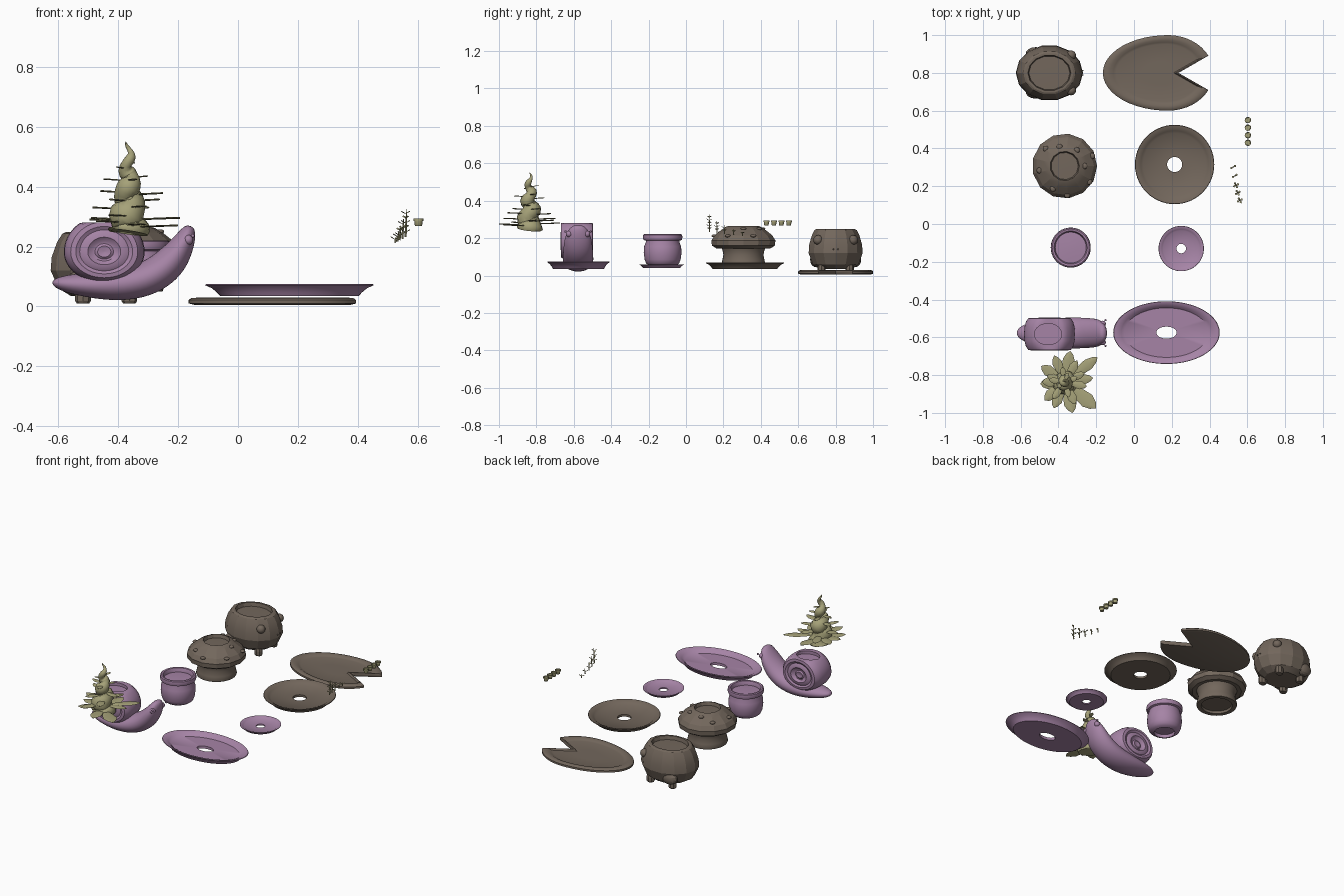
import bpy, bmesh, math
from mathutils import Vector
from math import sin, cos, pi, radians

if "Cube" in bpy.data.objects:
    bpy.data.objects.remove(bpy.data.objects["Cube"])

def material(name, col):
    m = bpy.data.materials.new(name)
    m.diffuse_color = (*col, 1)
    m.use_nodes = True
    m.node_tree.nodes["Principled BSDF"].inputs["Base Color"].default_value = m.diffuse_color
    return m

BROWN = material("brown", (0.17, 0.135, 0.107))
PURPLE = material("purple", (0.38, 0.23, 0.38))
OLIVE = material("olive", (0.38, 0.36, 0.19))

def finish(name, bm, mat, smooth=40, subsurf=0):
    bmesh.ops.recalc_face_normals(bm, faces=bm.faces)
    me = bpy.data.meshes.new(name)
    bm.to_mesh(me)
    bm.free()
    me.materials.append(mat)
    ob = bpy.data.objects.new(name, me)
    bpy.context.collection.objects.link(ob)
    if subsurf:
        ob.modifiers.new("subsurf", 'SUBSURF').levels = subsurf
    if smooth:
        bpy.ops.object.select_all(action='DESELECT')
        ob.select_set(True)
        bpy.context.view_layer.objects.active = ob
        bpy.ops.object.shade_smooth_by_angle(angle=radians(smooth))
    return ob

def skin(bm, loops, closed=False):
    n = len(loops[0])
    pairs = list(zip(loops, loops[1:])) + ([(loops[-1], loops[0])] if closed else [])
    for a, b in pairs:
        for i in range(n):
            j = (i + 1) % n
            bm.faces.new((a[i], a[j], b[j], b[i]))
    if not closed:
        bm.faces.new(loops[0])
        bm.faces.new(loops[-1])

def circle(n, rx=1, ry=1):
    return [(rx * cos(2 * pi * i / n), ry * sin(2 * pi * i / n)) for i in range(n)]

def rings(name, outline, profile, loc, mat, closed=False, smooth=40):
    """Stack scaled copies of an outline: profile is (scale, z)."""
    bm = bmesh.new()
    loops = [[bm.verts.new((loc[0] + x * s, loc[1] + y * s, z)) for x, y in outline] for s, z in profile]
    skin(bm, loops, closed)
    return finish(name, bm, mat, smooth)

def tube(name, path, sizes, mat, n=12, up=(0, 0, 1), subsurf=0, smooth=40):
    """Sweep ellipses of (width, height) along a path."""
    bm = bmesh.new()
    path = [Vector(p) for p in path]
    loops = []
    for i, (p, (w, h)) in enumerate(zip(path, sizes)):
        t = (path[min(i + 1, len(path) - 1)] - path[max(i - 1, 0)]).normalized()
        side = t.cross(Vector(up)).normalized()
        nrm = side.cross(t)
        loops.append([bm.verts.new(p + side * w * x + nrm * h * y) for x, y in circle(n)])
    skin(bm, loops)
    return finish(name, bm, mat, smooth, subsurf)

def ball(name, loc, r, mat, scale=(1, 1, 1), smooth=60):
    bm = bmesh.new()
    bmesh.ops.create_uvsphere(bm, u_segments=14, v_segments=8, radius=r)
    for v in bm.verts:
        v.co = Vector([v.co[k] * scale[k] + loc[k] for k in range(3)])
    return finish(name, bm, mat, smooth)

def leaf(name, root, ang, length, w, rise=0.0, n=8):
    ts = [0.02, 0.25, 0.5, 0.72, 0.9, 1]
    ws = [0.2, 0.4, 0.85, 1, 0.6, 0.05]
    path = [(root[0] + cos(ang) * length * t, root[1] + sin(ang) * length * t,
             root[2] + rise * t) for t in ts]
    return tube(name, path, [(w * k, min(0.003, w * .15)) for k in ws], OLIVE, n)

# Frog pot: faceted body, eyes, feet, nostrils
FX, FY = -0.448, 0.80
rings("frog_pot", circle(14, .178, .148),
      [(.62, .035), (.85, .06), (1, .12), (.98, .165), (.88, .215), (.78, .243), (.72, .248),
       (.64, .248), (.61, .225), (.3, .226)], (FX, FY), BROWN, smooth=15)
for s in (-1, 1):
    ball("frog_eye", (FX + .115, FY + s * .093, .19), .026, BROWN)
    ball("frog_nostril", (FX + .177, FY + s * .012, .14), .004, BROWN)
    for x in (-.07, .085):
        rings("frog_foot", circle(8, .026, .022), [(.8, .01), (1, .018), (1, .04), (.7, .075)],
              (FX + x, FY + s * .075), BROWN, smooth=0)
    ball("frog_thigh", (FX - .07, FY + s * .105, .085), .045, BROWN, (1.2, .7, .9), smooth=20)

# Lily pad with a notch on the +x side
outline = []
for i in range(41):
    a = radians(27 + i * 306 / 40)
    outline.append(((.24 if cos(a) > 0 else .345) * cos(a) + .05, .2 * sin(a)))
outline.append((.105, 0))
rings("lily_pad", outline, [(.93, .005), (1, .01), (1, .022), (.97, .028), (.87, .03),
      (.81, .022), (.76, .019), (.3, .019)], (.13, .80), BROWN)

# Mushroom pot: faceted cap with spots on a round stem
MX, MY = -.367, .307
rings("mushroom_cap", circle(13), [(.1, .15), (.145, .145), (.17, .16), (.172, .188), (.155, .215),
      (.12, .243), (.09, .262), (.078, .266), (.072, .245), (.02, .246)], (MX, MY), BROWN, smooth=15)
rings("mushroom_stem", circle(36), [(.03, .065), (.088, .065), (.09, .05), (.115, .05), (.118, .058),
      (.113, .08), (.107, .11), (.112, .135), (.12, .155)], (MX, MY), BROWN)
for i in range(9):
    a, r = i * 2.4, (.105, .135, .155)[i % 3]
    ball("cap_spot", (MX + r * cos(a), MY + r * sin(a), (.25, .229, .212)[i % 3]), .016, BROWN, (1, 1, .5))

# Small round pot
rings("small_pot", circle(40), [(.04, .07), (.058, .07), (.06, .05), (.075, .055), (.088, .065), (.096, .085),
      (.101, .12), (.099, .155), (.09, .178), (.09, .186), (.102, .19), (.106, .203), (.104, .217),
      (.098, .221), (.088, .219), (.083, .205), (.082, .195), (.03, .198)], (-.335, -.125), PURPLE)

# Drip saucers with a central hole
def saucer(name, loc, rx, ry, hole, z0, h, mat):
    rings(name, circle(56, rx, ry),
          [(hole, z0), (.82, z0), (.86, z0 + h * .3), (.92, z0 + h * .65), (1, z0 + h * .9), (.99, z0 + h),
           (.94, z0 + h * .95), (.85, z0 + h * .7), (.79, z0 + h * .4), (hole, z0 + h * .4)],
          loc, mat, closed=True)

saucer("mushroom_saucer", (.215, .315), .21, .21, .19, .035, .035, BROWN)
saucer("small_saucer", (.25, -.13), .12, .12, .21, .04, .02, PURPLE)
saucer("oval_saucer", (.172, -.575), .282, .166, .19, .035, .04, PURPLE)

# Snail body, eyes and feelers
SY = -.577
body = [(-.622, .08, .018, .01), (-.58, .076, .05, .03), (-.48, .07, .077, .046), (-.38, .073, .083, .058),
        (-.29, .095, .084, .06), (-.225, .145, .08, .058), (-.188, .2, .074, .043),
        (-.167, .245, .054, .029), (-.159, .27, .025, .014)]
tube("snail_body", [(x, SY, z) for x, z, w, h in body], [(w, h) for x, z, w, h in body],
     PURPLE, n=16, subsurf=2, smooth=60)
for s in (-1, 1):
    ball("snail_eye", (-.166, SY + s * .048, .222), .017, PURPLE)
    ball("snail_feeler", (-.151, SY + s * .068, .236), .006, PURPLE)

# Snail shell: coil profile (radius, half width) turned about y, top flattened
half = [(.004, .075), (.022, .079), (.031, .073), (.039, .074), (.055, .087), (.07, .085), (.082, .079),
        (.095, .086), (.112, .084), (.125, .066), (.133, .036)]
prof = half + [(.135, 0)] + [(r, -y) for r, y in reversed(half)]
bm = bmesh.new()
loops = []
for r, y in prof:
    loops.append([bm.verts.new((-.447 + r * c, -.583 + y, min(.182 + r * s * (.9 if s > 0 else .77), .281)))
                  for c, s in circle(48)])
skin(bm, loops)
shell = finish("snail_shell", bm, PURPLE, 35)

# Planting hollow cut into the shell
cutter = rings("hollow_cutter", circle(32, .072, .056), [(1, .262), (1, .32)], (-.455, -.583), PURPLE, smooth=0)
cutter.hide_render = True
cutter.hide_viewport = True
cut = shell.modifiers.new("hollow", 'BOOLEAN')
cut.object = cutter
cut.operation = 'DIFFERENCE'
bpy.context.view_layer.objects.active = shell
bpy.ops.object.modifier_apply(modifier="hollow")
bpy.data.objects.remove(cutter)

# Plant: wavy tapering trunk
PX, PY = -.366, -.836
path, sizes = [], []
for i in range(37):
    t = i / 36
    a = t * 7 * pi
    amp = .014 * min(1, t * 4) * (1 - .35 * t)
    r = .064 * (1 - t) ** .9 * (1 + .12 * sin(t * 40)) + .0015
    path.append((PX + amp * cos(a), PY + amp * sin(a), .247 + .303 * t))
    sizes.append((r, r))
tube("plant_trunk", path, sizes, OLIVE, n=16, up=(1, 0, 0), smooth=60)

# Plant leaves: (angle, length, height, half width)
for d, l, z, w in [(37, .215, .29, .03), (80, .165, .275, .032), (146, .15, .29, .03), (185, .13, .285, .03),
                   (222, .145, .28, .03), (284, .168, .27, .034), (-40, .215, .265, .04), (247, .15, .3, .028),
                   (112, .15, .3, .026), (8, .15, .29, .026), (180, .12, .325, .026), (60, .13, .325, .024),
                   (-65, .13, .33, .024), (-12, .118, .373, .022), (25, .115, .352, .02), (160, .1, .38, .02),
                   (235, .11, .352, .02), (172, .085, .42, .016), (20, .07, .43, .015), (100, .08, .41, .016),
                   (285, .085, .42, .016), (215, .05, .46, .012), (70, .05, .475, .012)]:
    leaf("plant_leaf", (PX, PY, z), radians(d), l, w, .006)

# Row of sprouts at growing stages
for x, y, top, pairs in [(.525, .302, .235, 1), (.533, .255, .25, 1), (.54, .205, .27, 2),
                         (.549, .165, .292, 3), (.56, .125, .325, 5)]:
    z0 = .213 + (x - .525) * .55
    tube("sprout_stem", [(x, y, z0), (x + .002, y, (z0 + top) / 2), (x + .004, y, top)],
         [(.0035, .0035), (.003, .003), (.001, .001)], OLIVE, n=6, up=(0, 1, 0))
    for k in range(pairs):
        z = z0 + (top - z0) * (k + 1) / (pairs + 1)
        for s in range(2):
            leaf("sprout_leaf", (x, y, z), k * pi / 2 + s * pi + .5, .017, .006, .009, 6)

# Four tiny cups
for i in range(4):
    rings("tiny_cup", circle(14), [(.011, .268), (.012, .269), (.014, .285), (.017, .286), (.017, .294),
          (.014, .294), (.013, .289), (.004, .289)], (.603, .55 - i * .04), OLIVE)
